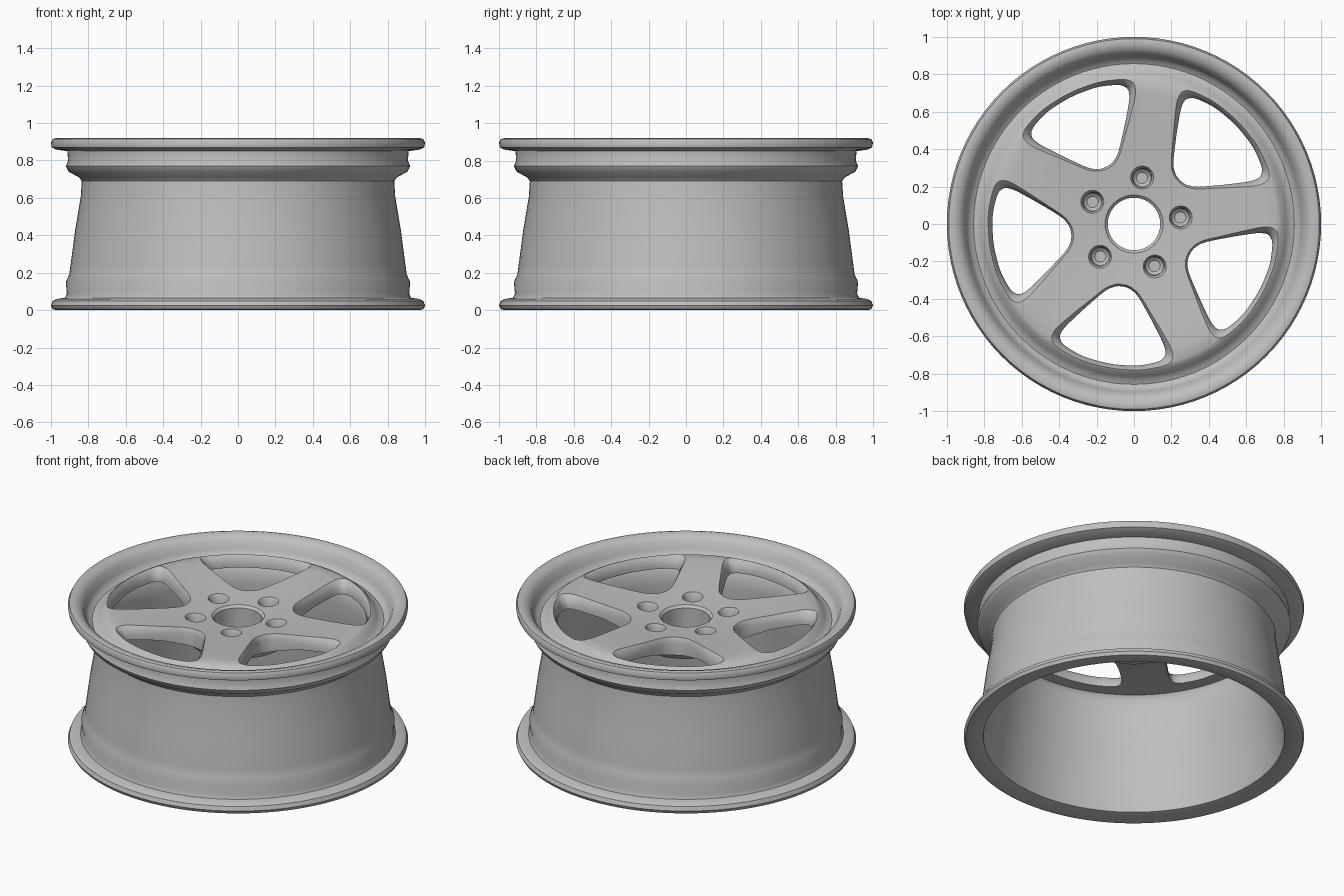
import bpy, bmesh
from math import sin, cos, pi, radians

cube = bpy.data.objects.get("Cube")
if cube:
    bpy.data.objects.remove(cube, do_unlink=True)

metal = bpy.data.materials.new("grey metal")
metal.use_nodes = True
grey = (0.52, 0.52, 0.52, 1)
metal.diffuse_color = grey
metal.node_tree.nodes["Principled BSDF"].inputs["Base Color"].default_value = grey


def loft(bm, rings, closed=False):
    """Bridge rings of points; cap both ends, or join last to first."""
    loops = [[bm.verts.new(p) for p in ring] for ring in rings]
    n = len(loops[0])
    pairs = list(zip(loops, loops[1:]))
    if closed:
        pairs.append((loops[-1], loops[0]))
    for a, b in pairs:
        for i in range(n):
            j = (i + 1) % n
            bm.faces.new((a[i], a[j], b[j], b[i]))
    if not closed:
        bm.faces.new(loops[0])
        bm.faces.new(loops[-1])


def circle(r, z, x=0, y=0, n=96):
    return [(x + r * cos(2 * pi * i / n), y + r * sin(2 * pi * i / n), z) for i in range(n)]


def finish(name, bm):
    bmesh.ops.recalc_face_normals(bm, faces=bm.faces)
    mesh = bpy.data.meshes.new(name)
    bm.to_mesh(mesh)
    bm.free()
    mesh.materials.append(metal)
    obj = bpy.data.objects.new(name, mesh)
    bpy.context.collection.objects.link(obj)
    return obj


def lathe(name, profile):
    bm = bmesh.new()
    loft(bm, [circle(r, z) for r, z in profile], closed=True)
    return finish(name, bm)


def smooth(obj, angle):
    bpy.ops.object.select_all(action='DESELECT')
    obj.select_set(True)
    bpy.context.view_layer.objects.active = obj
    bpy.ops.object.shade_smooth_by_angle(angle=radians(angle))


# Rim barrel: outer wall upwards, then inner wall back down
rim = lathe("rim_barrel", [
    (.97, 0), (.99, .005), (1, .025), (.99, .05), (.97, .06), (.925, .066),
    (.915, .09), (.92, .15), (.902, .19), (.895, .24), (.87, .43), (.84, .61),
    (.835, .69), (.85, .71), (.905, .74), (.92, .77), (.908, .8), (.912, .85),
    (.97, .858), (.995, .87), (1, .895), (.99, .915), (.97, .92), (.935, .908),
    (.91, .885), (.895, .84), (.88, .812), (.855, .8), (.835, .79),
    (.81, .74), (.795, .66), (.83, .44), (.86, .2), (.875, .07), (.885, .02)])

# Dished wheel face with centre bore and raised outer ring
face = lathe("spoke_face", [
    (.14, .68), (.14, .81), (.155, .825), (.3, .835), (.5, .85), (.7, .867),
    (.765, .867), (.79, .855), (.815, .825), (.835, .808), (.86, .8),
    (.86, .785), (.78, .785), (.7, .785), (.5, .765), (.32, .72), (.29, .68)])

# Half outline of one window, mirrored across its radial axis
half = [(.34, .03), (.37, .085), (.5, .19), (.61, .272), (.66, .29), (.7, .265), (.745, .15)]
outline = half + [(.76, 0)] + [(u, -v) for u, v in reversed(half)]


def rounded(points):
    """One corner-cutting pass over a closed outline."""
    out = []
    for p, q in zip(points, points[1:] + points[:1]):
        for t in (.2, .8):
            out.append((p[0] + (q[0] - p[0]) * t, p[1] + (q[1] - p[1]) * t))
    return out


outline = rounded(rounded(outline))
bm = bmesh.new()
for k in range(5):
    # Window cutter, flared at the top to soften the spoke edges
    a = radians(44 + 72 * k)
    rings = []
    for z, s in ((.5, 1), (.805, 1), (.83, 1.03), (.85, 1.08), (.87, 1.16), (1, 1.16)):
        pts = [(.57 + (u - .57) * s, v * s) for u, v in outline]
        rings.append([(u * cos(a) - v * sin(a), u * sin(a) + v * cos(a), z) for u, v in pts])
    loft(bm, rings)
    # Bolt recess cutter on each spoke axis
    b = radians(8 + 72 * k)
    x, y = .25 * cos(b), .25 * sin(b)
    loft(bm, [circle(r, z, x, y, 24) for r, z in
              ((.03, .755), (.048, .77), (.052, .815), (.066, .84), (.066, 1))])
cutter = finish("window_cutter", bm)
cutter.hide_render = True

# Cut the face and drop the cutter
cut = face.modifiers.new("windows", 'BOOLEAN')
cut.operation = 'DIFFERENCE'
cut.solver = 'EXACT'
cut.object = cutter
bpy.context.view_layer.objects.active = face
bpy.ops.object.modifier_apply(modifier=cut.name)
bpy.data.objects.remove(cutter, do_unlink=True)

smooth(rim, 40)
smooth(face, 35)
